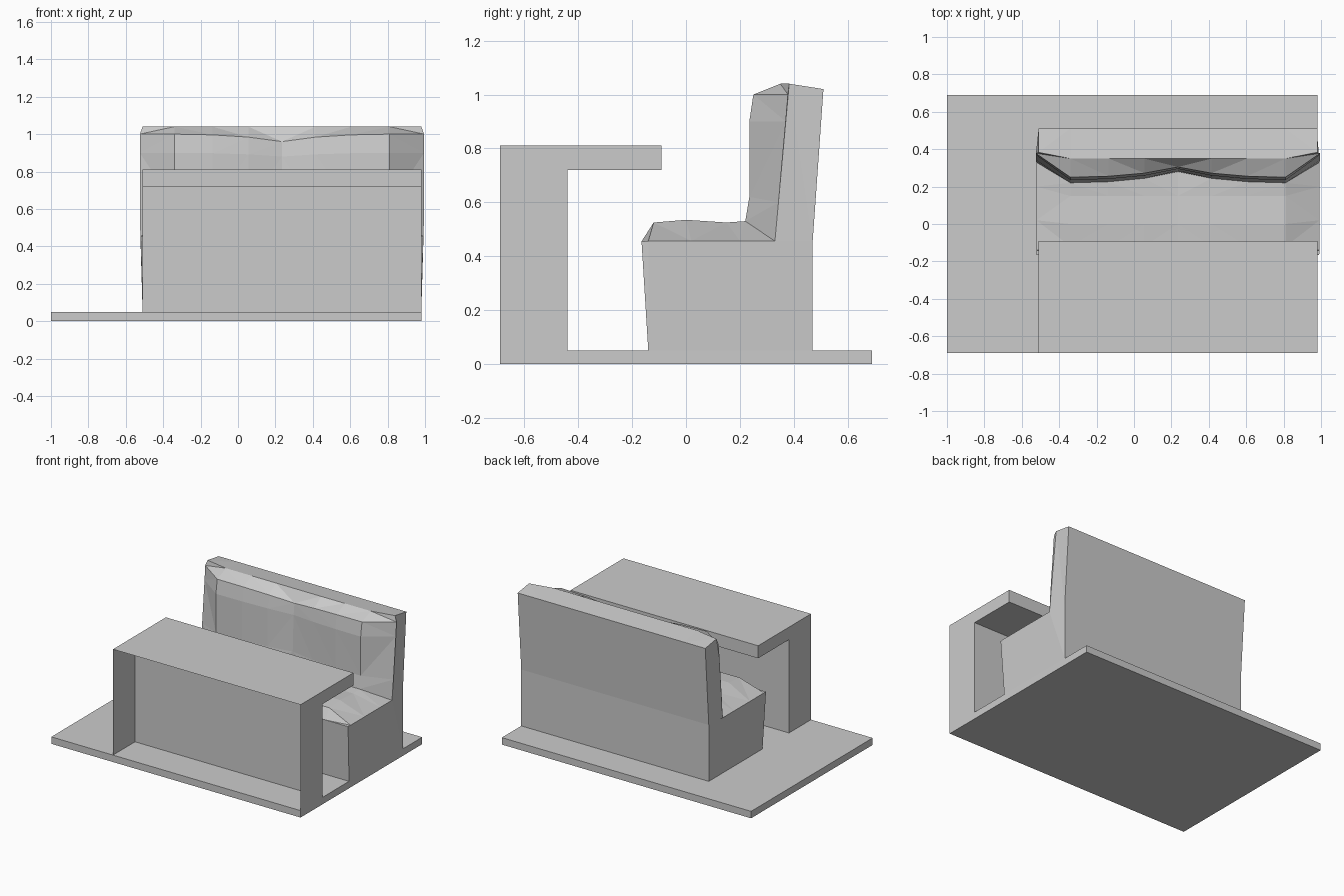
import bpy
import bmesh

if "Cube" in bpy.data.objects:
    bpy.data.objects.remove(bpy.data.objects["Cube"], do_unlink=True)

grey = bpy.data.materials.new("plain grey")
grey.use_nodes = True
COLOUR = (0.6, 0.6, 0.6, 1)
grey.diffuse_color = COLOUR
grey.node_tree.nodes["Principled BSDF"].inputs["Base Color"].default_value = COLOUR

LEFT, RIGHT = 0.98, -0.51
MID = (LEFT + RIGHT) / 2


def finish(name, bm):
    bmesh.ops.recalc_face_normals(bm, faces=bm.faces)
    mesh = bpy.data.meshes.new(name)
    bm.to_mesh(mesh)
    bm.free()
    mesh.materials.append(grey)
    obj = bpy.data.objects.new(name, mesh)
    bpy.context.collection.objects.link(obj)
    return obj


def extrude_profile(name, profile, x0, x1, open_edges=()):
    """Extrude a (y, z) outline along x, leaving out the listed edges."""
    bm = bmesh.new()
    a = [bm.verts.new((x0, y, z)) for y, z in profile]
    b = [bm.verts.new((x1, y, z)) for y, z in profile]
    bm.faces.new(a)
    bm.faces.new(b[::-1])
    n = len(profile)
    for i in range(n):
        if i not in open_edges:
            j = (i + 1) % n
            bm.faces.new((a[i], b[i], b[j], a[j]))
    return finish(name, bm)


# Floor slab
extrude_profile("floor_slab", [(-0.69, 0), (0.69, 0), (0.69, 0.05), (-0.69, 0.05)], -1, LEFT)

# Table: hollow bracket-shaped shell, open at the front and on the floor
extrude_profile("table", [(-0.69, 0.05), (-0.44, 0.05), (-0.44, 0.72),
                          (-0.09, 0.72), (-0.09, 0.81), (-0.69, 0.81)],
                RIGHT, LEFT, open_edges=(0, 5))

# Bench cross-sections (y, z): outer end, full cushion, sagging middle
front = [(-0.14, 0.05), (-0.165, 0.455)]
rear = [(0.51, 1.02), (0.47, 0.455), (0.47, 0.05)]
end = front + [(-0.14, 0.456), (0.02, 0.456), (0.2, 0.456), (0.33, 0.456),
               (0.343, 0.6), (0.37, 0.9), (0.378, 1.0), (0.383, 1.04)] + rear
cushion = front + [(-0.12, 0.525), (0, 0.535), (0.15, 0.525), (0.22, 0.53),
                   (0.235, 0.62), (0.235, 0.9), (0.25, 1.0), (0.35, 1.04)] + rear
middle = front + [(-0.12, 0.52), (0, 0.525), (0.15, 0.515), (0.28, 0.51),
                  (0.285, 0.62), (0.295, 0.88), (0.305, 0.96), (0.35, 1.04)] + rear


def blend(w):
    return [(a[0] + (b[0] - a[0]) * w, a[1] + (b[1] - a[1]) * w)
            for a, b in zip(cushion, middle)]


# Bench: loft the mirrored sections from one end to the other
half = [(0.745, end), (0.575, cushion), (0.37, blend(0.1)), (0.18, blend(0.4))]
stations = ([(-x, s) for x, s in half] + [(0, middle)] + half[::-1])
BULGE = [0, 0.01] + [0.012] * 4 + [0.015] * 3 + [0] * 4

bm = bmesh.new()
rings = []
for x, section in stations:
    ring = []
    for k, (y, z) in enumerate(section):
        side = (x > 0) - (x < 0) if section is end else 0
        ring.append(bm.verts.new((MID + x + side * BULGE[k], y, z)))
    rings.append(ring)
count = len(end)
for a, b in zip(rings, rings[1:]):
    for k in range(count - 1):
        bm.faces.new((a[k], b[k], b[k + 1], a[k + 1]))
# End panels: seat part and backrest part
for ring in (rings[0], rings[-1]):
    bm.faces.new(ring[:6] + ring[11:])
    bm.faces.new(ring[5:12])
bmesh.ops.triangulate(bm, faces=bm.faces)
finish("bench", bm)
